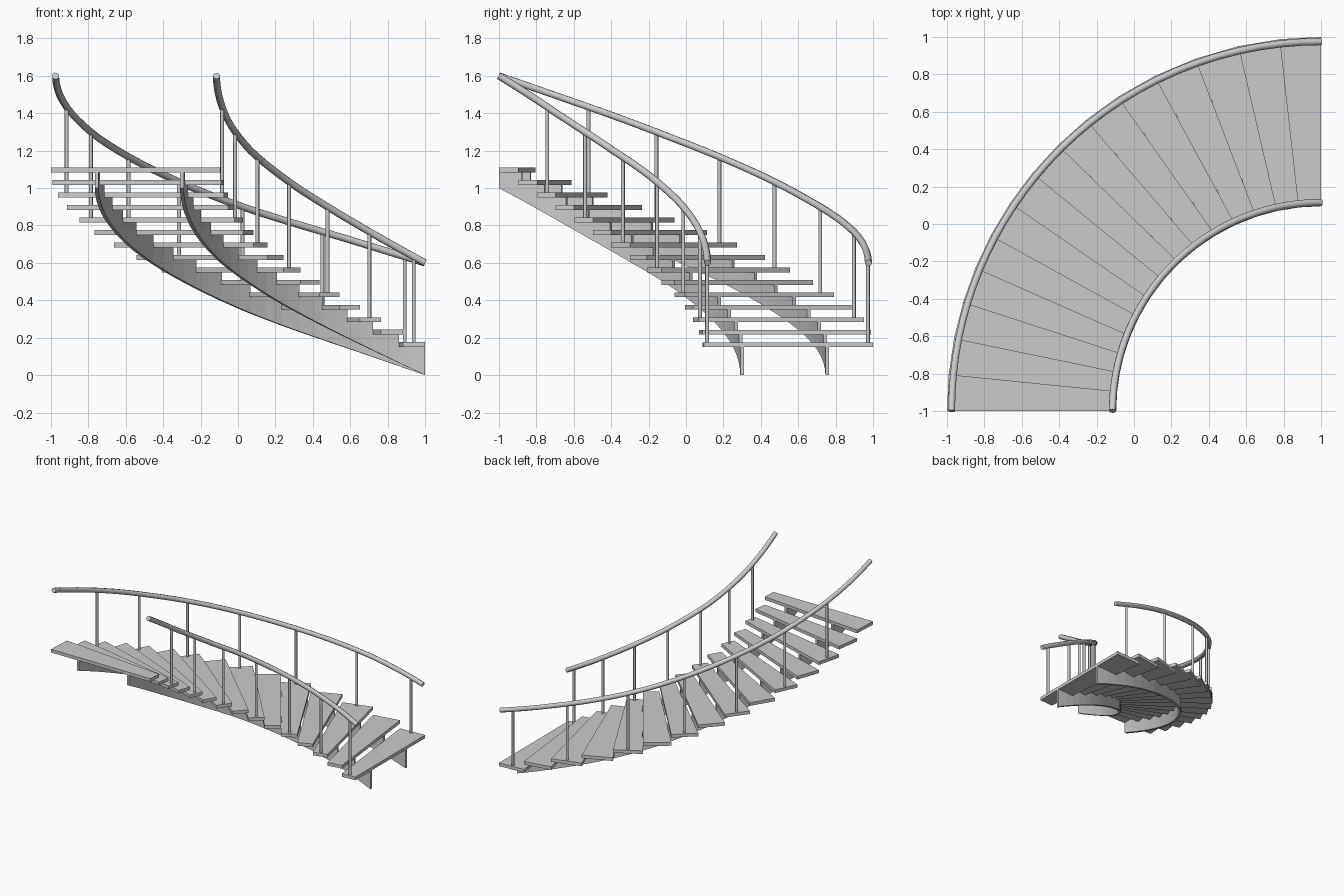
import bpy, bmesh, math

if "Cube" in bpy.data.objects:
    bpy.data.objects.remove(bpy.data.objects["Cube"])

N = 15
RISE = 1.0 / N
# angle of each tread edge (degrees round the centre at 1,-1), inner and outer end
OUTER = [0, 6.3, 12.7, 19.6, 26.4, 32.9, 38.9, 44.7, 50.5, 56.2, 62, 67.5, 73.1, 78.8, 84.4, 90]
INNER = [0, 6.2, 12.4, 18.5, 24.7, 31, 37.5, 43.8, 50.3, 56.8, 62.7, 68.5, 74, 79.2, 84.5, 90]
R_IN, R_OUT = 1.095, 2.0


def pt(k, r, z):
    """Point at step position k, radius r, height z."""
    i = min(int(k), N - 1)
    f = k - i
    a_in = INNER[i] + (INNER[i + 1] - INNER[i]) * f
    a_out = OUTER[i] + (OUTER[i + 1] - OUTER[i]) * f
    t = (r - R_IN) / (R_OUT - R_IN)
    a = math.radians(a_in + (a_out - a_in) * t)
    return (1 - r * math.sin(a), -1 + r * math.cos(a), z)


def finish(bm, name):
    bmesh.ops.recalc_face_normals(bm, faces=bm.faces)
    me = bpy.data.meshes.new(name)
    bm.to_mesh(me)
    bm.free()
    ob = bpy.data.objects.new(name, me)
    bpy.context.collection.objects.link(ob)
    return ob


def wedge(bm, k0, k1, r0, r1, b0, b1, top):
    """Six-sided block between two step positions with a sloping underside."""
    c = [(k0, r0, b0), (k1, r0, b1), (k1, r1, b1), (k0, r1, b0)]
    lo = [bm.verts.new(pt(k, r, b)) for k, r, b in c]
    hi = [bm.verts.new(pt(k, r, top)) for k, r, b in c]
    bm.faces.new(lo)
    bm.faces.new(hi)
    for i in range(4):
        j = (i + 1) % 4
        bm.faces.new((lo[i], lo[j], hi[j], hi[i]))


# treads
for k in range(N):
    bm = bmesh.new()
    z = 0.15 + k * RISE
    wedge(bm, k, k + 1, R_IN, R_OUT, z, z, z + 0.026)
    finish(bm, f"tread_{k + 1}")

# stepped stringers under the treads
for name, r in (("inner_stringer", 1.3), ("outer_stringer", 1.755)):
    bm = bmesh.new()
    for k in range(N):
        for h in (0, 0.5):
            a, b = k + h, k + h + 0.5
            wedge(bm, a, b, r - 0.01, r + 0.01, a * RISE, b * RISE, 0.15 + k * RISE)
    finish(bm, name)


def tube(name, points, radius):
    cu = bpy.data.curves.new(name, 'CURVE')
    cu.dimensions = '3D'
    cu.bevel_depth = radius
    cu.bevel_resolution = 2
    cu.use_fill_caps = True
    sp = cu.splines.new('POLY')
    sp.points.add(len(points) - 1)
    for p, co in zip(sp.points, points):
        p.co = (*co, 1)
    ob = bpy.data.objects.new(name, cu)
    bpy.context.collection.objects.link(ob)
    return ob


# handrails, with a post on every second tread
for side, r in (("inner", 1.115), ("outer", 1.975)):
    tube(f"{side}_handrail",
         [pt(i / 2, r, 0.6 + i / 2 * RISE) for i in range(2 * N + 1)], 0.019)
    for k in range(0, 13, 2):
        tube(f"{side}_post_{k // 2 + 1}",
             [pt(k + 0.5, r, 0.16 + k * RISE), pt(k + 0.5, r, 0.6 + (k + 0.5) * RISE)], 0.0105)
